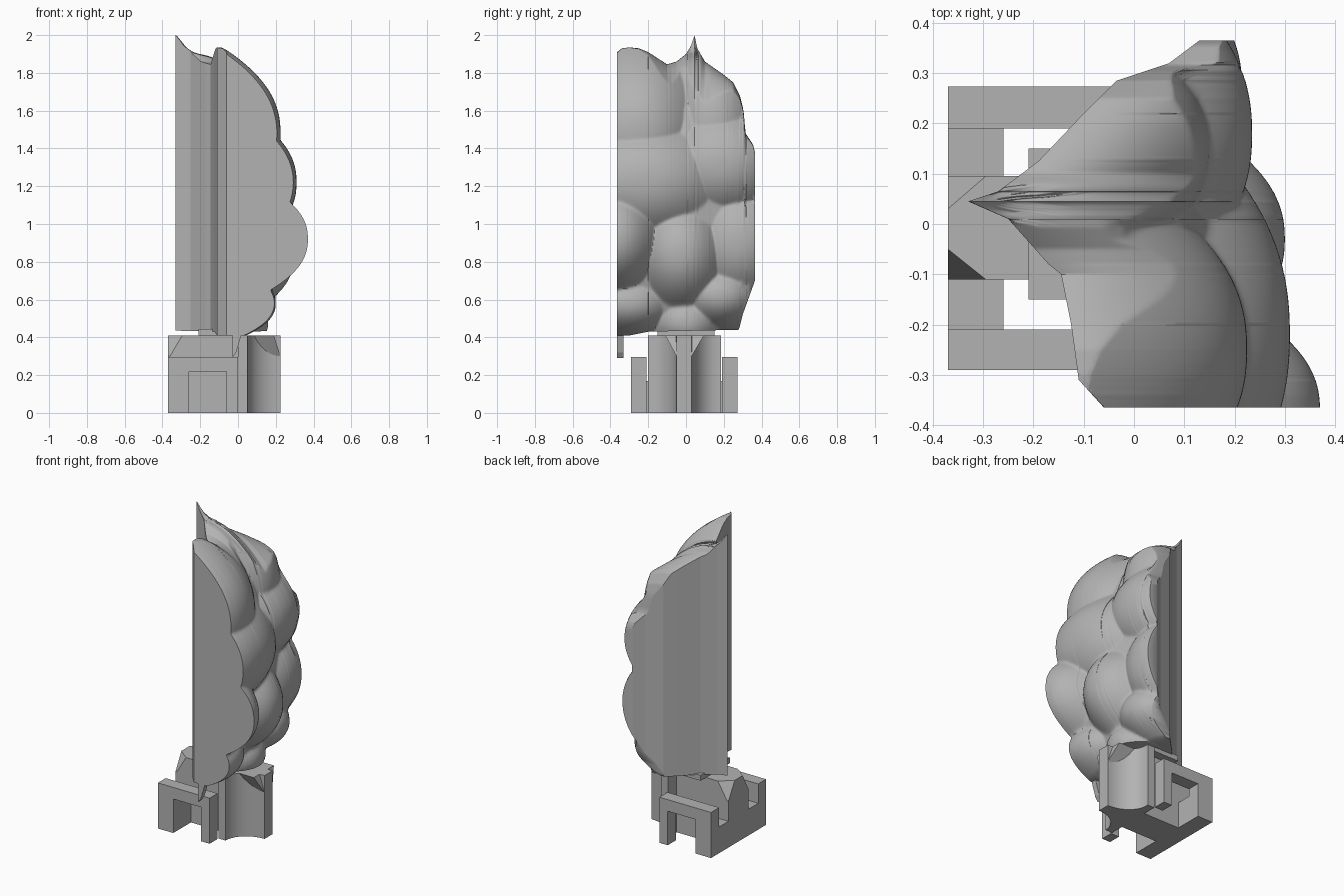
import bpy, bmesh, math

cube = bpy.data.objects.get("Cube")
if cube:
    bpy.data.objects.remove(cube, do_unlink=True)

grey = bpy.data.materials.new("plain_grey")
grey.use_nodes = True
tone = (0.45, 0.45, 0.45, 1)
grey.diffuse_color = tone
grey.node_tree.nodes["Principled BSDF"].inputs["Base Color"].default_value = tone


def finish(bm, name, smooth=None):
    bmesh.ops.recalc_face_normals(bm, faces=bm.faces)
    mesh = bpy.data.meshes.new(name)
    bm.to_mesh(mesh)
    bm.free()
    mesh.materials.append(grey)
    ob = bpy.data.objects.new(name, mesh)
    bpy.context.collection.objects.link(ob)
    if smooth:
        bpy.ops.object.select_all(action='DESELECT')
        ob.select_set(True)
        bpy.context.view_layer.objects.active = ob
        bpy.ops.object.shade_smooth_by_angle(angle=math.radians(smooth))
    return ob


def extrude(name, points, to_3d, offset, smooth=None):
    """Solid from a flat outline pushed along an offset."""
    bm = bmesh.new()
    face = bm.faces.new([bm.verts.new(to_3d(*p)) for p in points])
    res = bmesh.ops.extrude_face_region(bm, geom=[face])
    moved = [v for v in res["geom"] if isinstance(v, bmesh.types.BMVert)]
    bmesh.ops.translate(bm, verts=moved, vec=offset)
    return finish(bm, name, smooth)


def plan(name, points, z0, z1, smooth=None):
    return extrude(name, points, lambda x, y: (x, y, z0), (0, 0, z1 - z0), smooth)


def box(name, x0, x1, y0, y1, z0, z1):
    return plan(name, [(x0, y0), (x1, y0), (x1, y1), (x0, y1)], z0, z1)


def lerp(table, t):
    if t <= table[0][0]:
        return table[0][1]
    for (a, u), (b, v) in zip(table, table[1:]):
        if t <= b:
            return u + (v - u) * (t - a) / (b - a)
    return table[-1][1]


# Lumpy body: straight left wall, bulging right side
LEFT = [(-.365, -.06), (-.31, -.11), (-.2, -.125), (-.1, -.145), (-.08, -.17),
        (.01, -.25), (.045, -.33), (.065, -.27), (.125, -.19), (.22, -.1),
        (.285, -.035), (.32, .07), (.365, .13)]
TOP = [(-.365, 1.91), (-.34, 1.93), (-.3, 1.935), (-.25, 1.93), (-.2, 1.91),
       (-.1, 1.845), (-.05, 1.86), (0, 1.9), (.025, 1.94), (.045, 2), (.06, 1.93),
       (.1, 1.86), (.2, 1.79), (.25, 1.75), (.285, 1.68), (.305, 1.6),
       (.315, 1.48), (.355, 1.42), (.365, 1.38)]
BOTTOM = [(-.3, .41), (-.2, .43), (.28, .44), (.3, .52), (.365, .7)]
CORE = [(.4, .02), (.47, .08), (.55, .12), (.7, .17), (1, .21), (1.2, .2),
        (1.4, .17), (1.6, .1), (1.8, -.02), (1.93, -.15)]
# centre y, centre z, radius y, radius z, peak x, drop at the radius
LUMPS = [(-.25, 1.48, .38, .45, .225, .3), (.15, 1.5, .25, .42, .15, .2),
         (-.22, 1.22, .31, .24, .31, .1), (.18, 1.31, .26, .24, .235, .11),
         (-.37, .92, .17, .2, .37, .1), (-.03, .84, .18, .22, .3, .1),
         (.27, .9, .17, .2, .215, .06), (-.3, .58, .2, .14, .2, .1),
         (0, .48, .15, .13, .16, .08), (.18, .62, .16, .13, .2, .08)]


def outer_x(y, z):
    left, top = lerp(LEFT, y), lerp(TOP, y)
    x = lerp(CORE, z) - .1 * max(0, y) / .365
    for cy, cz, ry, rz, peak, drop in LUMPS:
        r = ((y - cy) / ry) ** 2 + ((z - cz) / rz) ** 2
        x = max(x, peak - drop * r ** 1.15)
    # close the crown onto the wall, with a thin spike at the ridge
    limit = left + min(.08, .8 * (top - z))
    crown = min(top, 1.9) if y > -.05 else top
    if z < crown:
        limit = max(limit, max(left, -.25) + .75 * math.sqrt(crown - z))
    return max(min(x, limit), left + .001)


NY, NZ = 150, 190
bm = bmesh.new()
ys = sorted(set([-.365 + .73 * i / NY for i in range(NY)] + [p[0] for p in LEFT]))
wall, bulge = [], []
for y in ys:
    lo, hi = lerp(BOTTOM, y), lerp(TOP, y)
    zs = [hi - (hi - lo) * (1 - j / NZ) ** 1.5 for j in range(NZ + 1)]
    wall.append([bm.verts.new((lerp(LEFT, y), y, z)) for z in zs])
    bulge.append([bm.verts.new((outer_x(y, z), y, z)) for z in zs])
for i in range(len(ys) - 1):
    for g in (wall, bulge):
        for j in range(NZ):
            bm.faces.new((g[i][j], g[i + 1][j], g[i + 1][j + 1], g[i][j + 1]))
    for j in (0, NZ):
        bm.faces.new((wall[i][j], wall[i + 1][j], bulge[i + 1][j], bulge[i][j]))
for i in (0, -1):
    for j in range(NZ):
        bm.faces.new((wall[i][j], wall[i][j + 1], bulge[i][j + 1], bulge[i][j]))
# soften the creases without moving the cut sides
inner = [v for row in bulge[1:-1] for v in row[4:-4]]
for step in range(3):
    bmesh.ops.smooth_vert(bm, verts=inner, factor=.5, use_axis_x=True)
finish(bm, "lumpy_body", 45)

# Small drip under the front edge
extrude("front_drip", [(-.03, .29), (-.01, .32), (.02, .42), (-.03, .45)],
        lambda x, z: (x, -.365, z), (0, .035, 0))

# Arched side bars of the clip, joined by a low rail
ARCH = [(-.37, 0), (-.26, 0), (-.26, .22), (-.06, .22), (-.06, 0), (0, 0),
        (0, .295), (-.37, .295)]
for name, y, depth in (("front_arch", -.29, .08), ("back_arch", .19, .083)):
    extrude(name, ARCH, lambda x, z: (x, y, z), (0, depth, 0))
box("left_rail", -.37, -.26, -.21, .19, 0, .17)

# Centre bar with its two upper left corners cut off
box("centre_bar", -.37, .05, -.11, .095, 0, .3)
cap = plan("centre_bar_top", [(-.37, -.05), (-.295, -.11), (.05, -.11), (.05, .095),
                              (-.295, .095), (-.37, .03)], .3, .41)
for v in cap.data.vertices:
    if v.co.z < .35 and v.co.x < -.2:
        v.co.x = -.37 if v.co.x < -.3 else -.36
        v.co.y = -.11 if v.co.y < 0 else .095

# Cross rib and right arm with hollow rounded sides
box("cross_rib", 0, .05, -.2, .185, 0, .41)


def hollow(y_rib, y_tip):
    steps = [math.pi / 2 * i / 10 for i in range(11)]
    return [(.225 - .175 * math.cos(a), y_rib + (y_tip - y_rib) * math.sin(a))
            for a in steps]


plan("right_arm", hollow(-.2, -.05) + hollow(.17, .03)[::-1], 0, .41, 30)
flare = extrude("right_arm_flare", [(-.05, .3), (.03, .3), (.095, .41), (-.11, .41)],
                lambda y, z: (.05, y, z), (.175, 0, 0))
for v in flare.data.vertices:
    if v.co.x > .2 and v.co.z > .4:
        v.co.x = .19
box("top_pad", -.21, -.03, -.15, .15, .41, .445)
